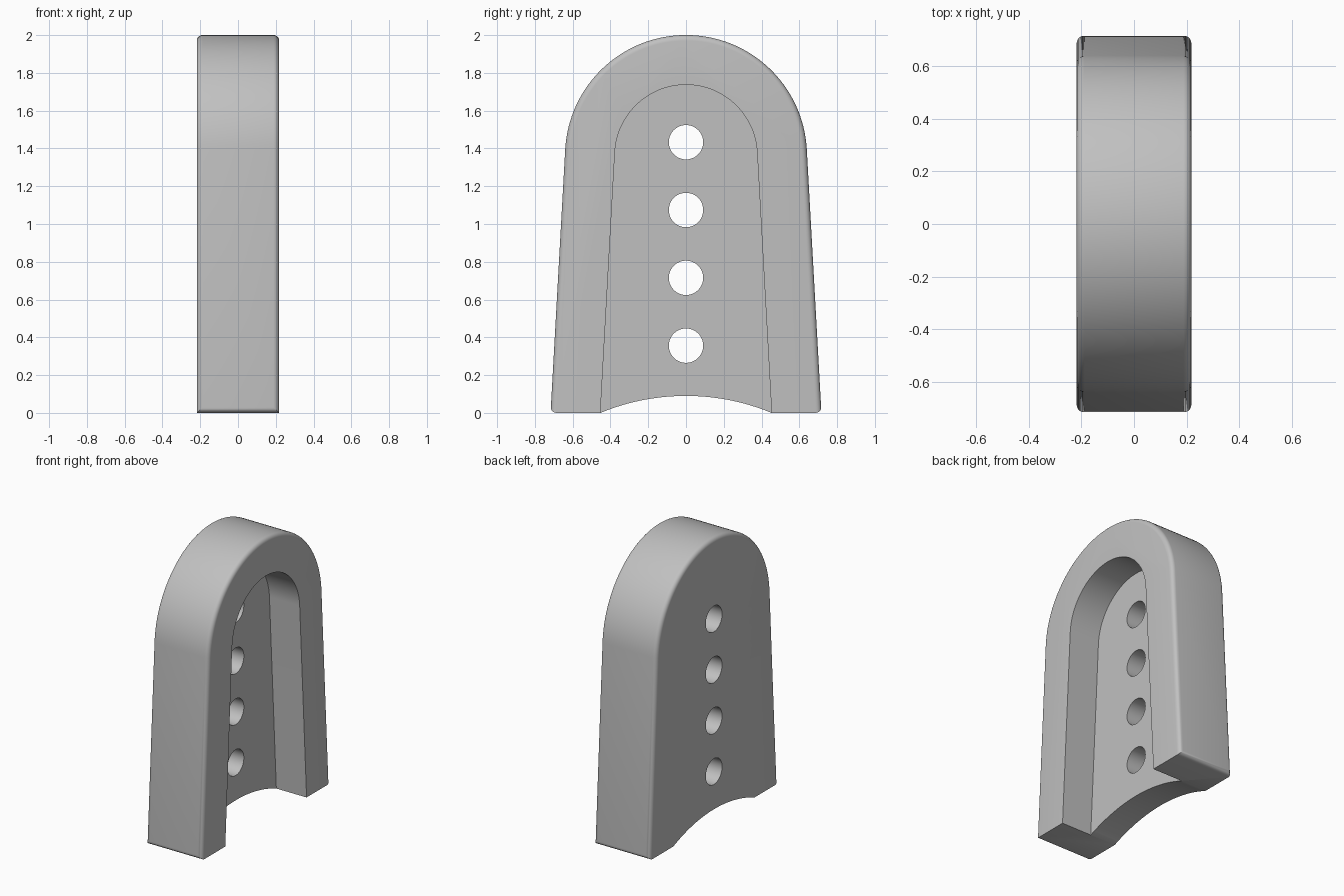
import bpy, bmesh, math

if "Cube" in bpy.data.objects:
    bpy.data.objects.remove(bpy.data.objects["Cube"], do_unlink=True)

HALF = 0.218       # half thickness
CENTRE_Z = 1.36    # centre of both arches
LEAN = 0.0555      # slope of the legs, radians
FLOOR_X = -0.018   # recess floor

grey = bpy.data.materials.new("plain grey")
grey.use_nodes = True
colour = (0.53, 0.53, 0.53, 1)
grey.diffuse_color = colour
grey.node_tree.nodes["Principled BSDF"].inputs["Base Color"].default_value = colour


def arch(radius, bottom, steps=64):
    """Round-topped outline (y, z) with legs tangent to the arch."""
    foot = (radius + (CENTRE_Z - bottom) * math.sin(LEAN)) / math.cos(LEAN)
    points = [(foot, bottom)]
    for i in range(steps + 1):
        a = LEAN + (math.pi - 2 * LEAN) * i / steps
        points.append((radius * math.cos(a), CENTRE_Z + radius * math.sin(a)))
    return points + [(-foot, bottom)]


def circle(z, radius, steps):
    return [(radius * math.cos(math.tau * i / steps),
             z + radius * math.sin(math.tau * i / steps)) for i in range(steps)]


def prism(name, outline, x0, x1, bevel=0):
    bm = bmesh.new()
    face = bm.faces.new([bm.verts.new((x0, y, z)) for y, z in outline])
    grown = bmesh.ops.extrude_face_region(bm, geom=[face])["geom"]
    for v in grown:
        if isinstance(v, bmesh.types.BMVert):
            v.co.x = x1
    bmesh.ops.recalc_face_normals(bm, faces=bm.faces)
    if bevel:
        # Round the outer rim and the foot corners, keep the underside edges sharp
        edges = []
        for e in bm.edges:
            a, b = e.verts[0].co, e.verts[1].co
            across = abs(a.x - b.x) > 0.01
            low = max(a.z, b.z) < 0.001
            if across == low and not (low and abs(a.y - b.y) > 0.1):
                edges.append(e)
        bmesh.ops.bevel(bm, geom=edges, offset=bevel, segments=5,
                        profile=0.5, affect='EDGES', clamp_overlap=False)
    mesh = bpy.data.meshes.new(name)
    bm.to_mesh(mesh)
    bm.free()
    mesh.materials.append(grey)
    obj = bpy.data.objects.new(name, mesh)
    bpy.context.collection.objects.link(obj)
    return obj


# Solid arched block
body = prism("arched_body", arch(0.6405, 0), -HALF, HALF, bevel=0.03)

# Recess open to one side, curved underside and four through holes
cutters = [prism("recess_cutter", arch(0.377, -0.1), FLOOR_X, HALF + 0.1),
           prism("underside_cutter", circle(-1.095, 1.185, 192), -0.5, 0.5)]
for i in range(4):
    cutters.append(prism("hole_cutter", circle(0.356 + 0.359 * i, 0.091, 48), -0.5, 0.5))

bpy.ops.object.select_all(action='DESELECT')
body.select_set(True)
bpy.context.view_layer.objects.active = body
for cutter in cutters:
    cutter.hide_render = True
    mod = body.modifiers.new("cut", 'BOOLEAN')
    mod.operation = 'DIFFERENCE'
    mod.solver = 'EXACT'
    mod.object = cutter
    bpy.ops.object.modifier_apply(modifier=mod.name)
    bpy.data.objects.remove(cutter, do_unlink=True)

bpy.ops.object.shade_smooth_by_angle(angle=math.radians(30))
